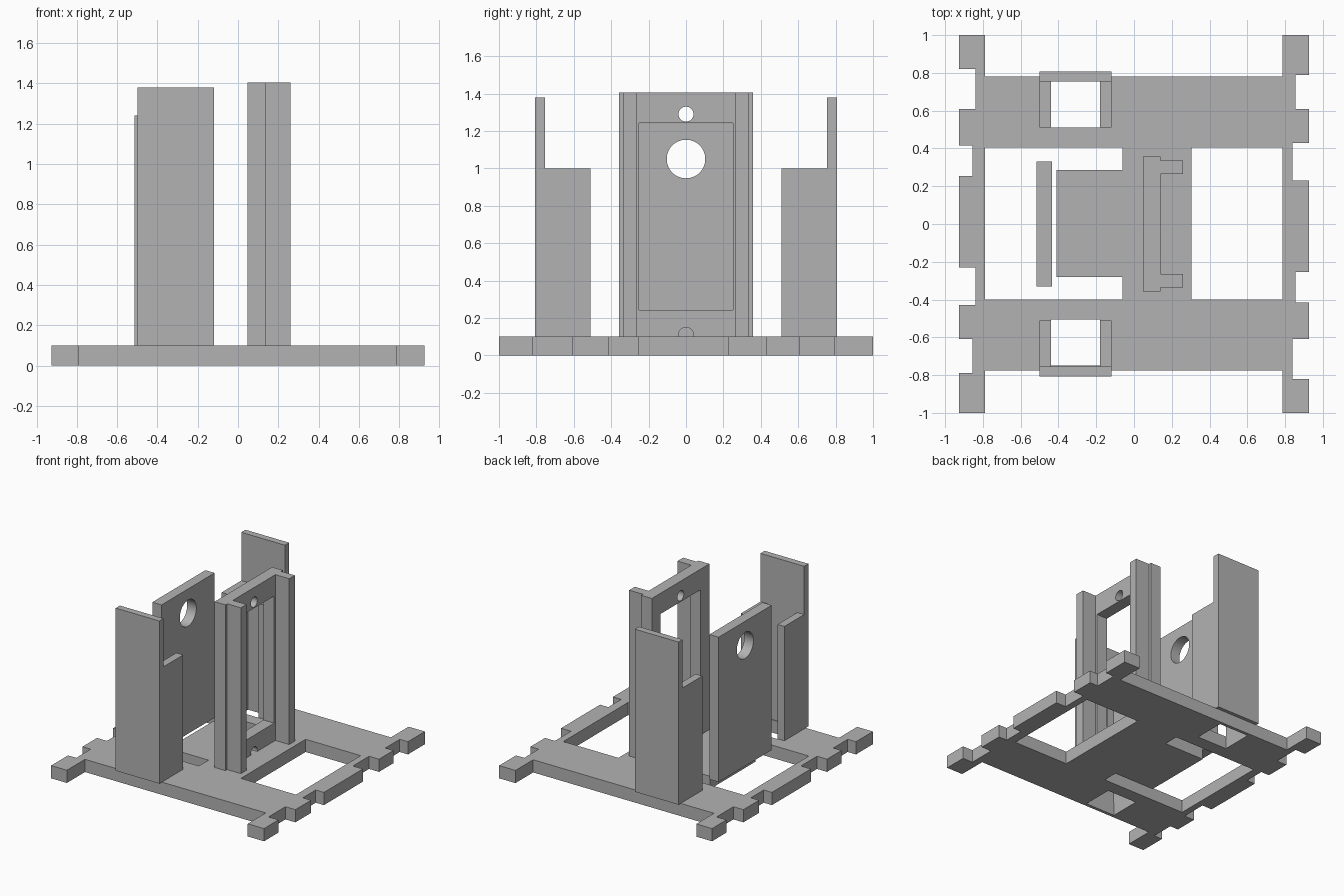
import bpy, bmesh, math
from mathutils import Matrix

default = bpy.data.objects.get("Cube")
if default:
    bpy.data.objects.remove(default, do_unlink=True)

COLOR = (0.45, 0.45, 0.45, 1)
grey = bpy.data.materials.new("plain grey")
grey.use_nodes = True
grey.diffuse_color = COLOR
grey.node_tree.nodes["Principled BSDF"].inputs["Base Color"].default_value = COLOR


def prism(bm, outline, z0, z1):
    """Extrude a flat outline from z0 to z1."""
    face = bm.faces.new([bm.verts.new((x, y, z0)) for x, y in outline])
    top = bmesh.ops.extrude_face_region(bm, geom=[face])["geom"]
    bmesh.ops.translate(bm, vec=(0, 0, z1 - z0),
                        verts=[v for v in top if isinstance(v, bmesh.types.BMVert)])


def box(bm, x0, x1, y0, y1, z0, z1):
    prism(bm, [(x0, y0), (x1, y0), (x1, y1), (x0, y1)], z0, z1)


def bore(bm, x, z, radius):
    """Round cutter along x."""
    place = Matrix.Translation((x, 0, z)) @ Matrix.Rotation(math.pi / 2, 4, "Y")
    bmesh.ops.create_cone(bm, cap_ends=True, segments=48, radius1=radius,
                          radius2=radius, depth=0.4, matrix=place)


def finish(name, bm):
    bmesh.ops.recalc_face_normals(bm, faces=bm.faces)
    mesh = bpy.data.meshes.new(name)
    bm.to_mesh(mesh)
    bm.free()
    mesh.materials.append(grey)
    obj = bpy.data.objects.new(name, mesh)
    bpy.context.collection.objects.link(obj)
    return obj


def cut(obj, bm):
    """Subtract the cutter shapes from the object."""
    cutter = finish(obj.name + "_cutter", bm)
    cutter.hide_render = True
    mod = obj.modifiers.new("cut", "BOOLEAN")
    mod.operation, mod.solver, mod.object = "DIFFERENCE", "EXACT", cutter
    bpy.context.view_layer.objects.active = obj
    bpy.ops.object.modifier_apply(modifier=mod.name)
    bpy.data.objects.remove(cutter, do_unlink=True)


T = 0.1  # base thickness
W = 0.927  # base half width

# Base plate: end gaps, windows, post slots and edge notches
bm = bmesh.new()
box(bm, -W, W, -1, 1, 0, T)
base = finish("base_plate", bm)

bm = bmesh.new()
LOW, HIGH = -0.1, 0.2
box(bm, -0.79, 0.785, 0.78, 1.1, LOW, HIGH)
box(bm, -0.79, 0.785, -1.1, -0.775, LOW, HIGH)
box(bm, 0.305, 0.785, -0.4, 0.405, LOW, HIGH)
prism(bm, [(-0.79, -0.4), (-0.06, -0.4), (-0.06, -0.28), (-0.41, -0.28),
           (-0.41, 0.285), (-0.06, 0.285), (-0.06, 0.405), (-0.79, 0.405)], LOW, HIGH)
for y0, y1 in ((0.51, 0.755), (-0.75, -0.505)):
    box(bm, -0.44, -0.18, y0, y1, LOW, HIGH)
for y0, y1, x in ((0.61, 0.82, 0.84), (0.255, 0.415, 0.855),
                  (-0.43, -0.23, 0.84), (-0.79, -0.61, 0.855)):
    box(bm, -1.1, -x, y0, y1, LOW, HIGH)
    # The opposite edge carries the same notches turned half round
    box(bm, x, 1.1, -y1, -y0, LOW, HIGH)
cut(base, bm)

# U-shaped posts: tall outer wall with two shorter cheeks
for name, side in (("front_post", -1), ("back_post", 1)):
    bm = bmesh.new()
    wall, outer, inner = 0.755 * side, 0.807 * side, 0.51 * side
    box(bm, -0.5, -0.12, wall, outer, T, 1.38)
    for x in (-0.5, -0.18):
        box(bm, x, x + 0.06, inner, wall, T, 1.0)
    finish(name, bm)

# Upright plate with a round hole
bm = bmesh.new()
box(bm, -0.515, -0.435, -0.33, 0.33, T, 1.24)
plate = finish("upright_plate", bm)
bm = bmesh.new()
bore(bm, -0.475, 1.05, 0.103)
cut(plate, bm)

# Upright frame with a tall opening and two small holes
bm = bmesh.new()
box(bm, 0.047, 0.14, -0.357, 0.357, T, 1.405)
frame = finish("upright_frame", bm)
bm = bmesh.new()
box(bm, -0.1, 0.3, -0.25, 0.25, 0.242, 1.242)
bore(bm, 0.1, 1.29, 0.04)
bore(bm, 0.1, 0.11, 0.04)
cut(frame, bm)

# Guide rails along the frame
for name, side in (("right_guide_rail", -1), ("left_guide_rail", 1)):
    bm = bmesh.new()
    box(bm, 0.14, 0.26, 0.265 * side, 0.335 * side, T, 1.405)
    finish(name, bm)

for obj in (base, plate, frame):
    bpy.ops.object.select_all(action="DESELECT")
    obj.select_set(True)
    bpy.context.view_layer.objects.active = obj
    bpy.ops.object.shade_smooth_by_angle(angle=math.radians(30))
